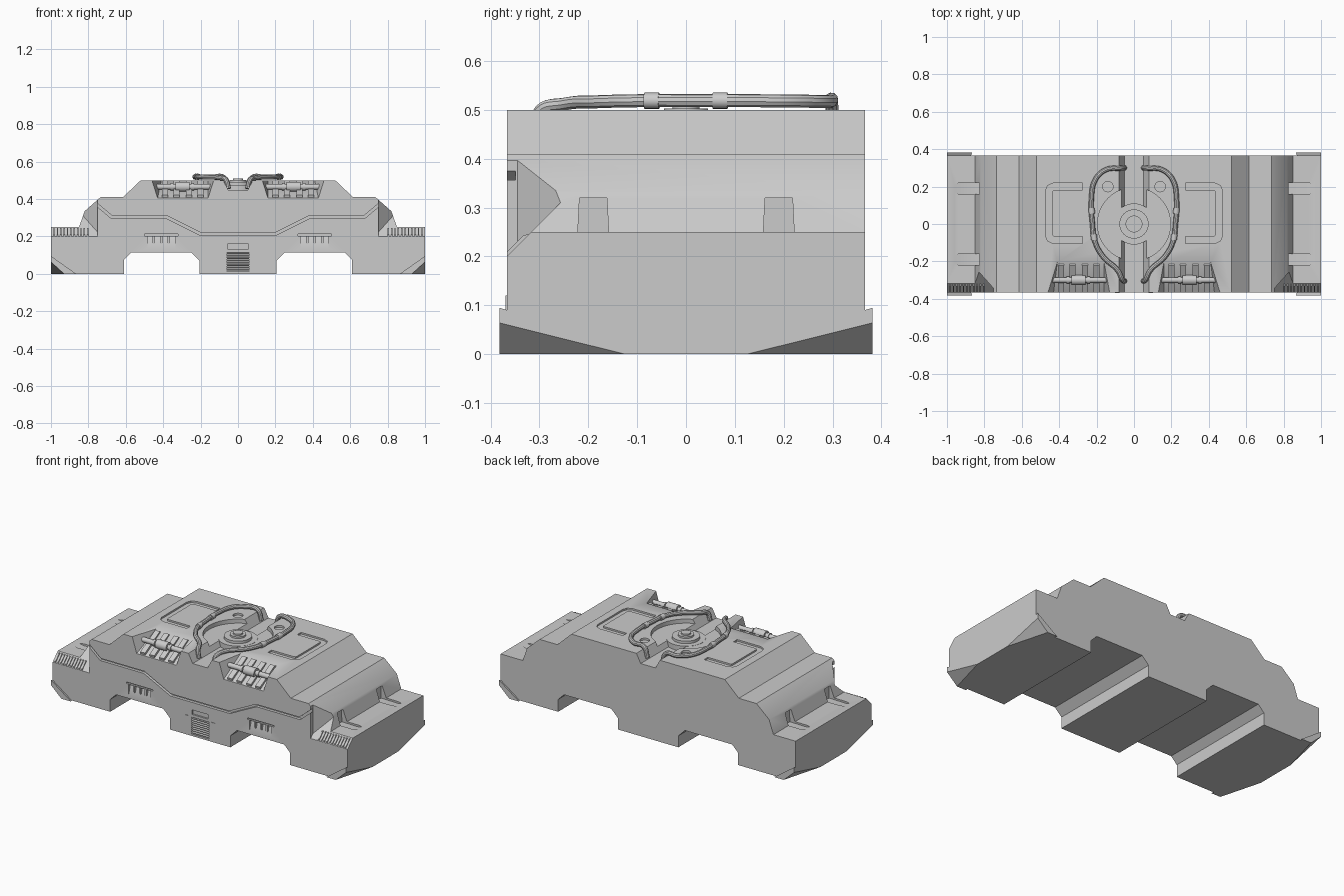
import bpy, bmesh, math
from mathutils import Vector

if "Cube" in bpy.data.objects:
    bpy.data.objects.remove(bpy.data.objects["Cube"])

grey = bpy.data.materials.new("hull_grey")
grey.diffuse_color = (0.6, 0.6, 0.6, 1)
grey.use_nodes = True
grey.node_tree.nodes["Principled BSDF"].inputs["Base Color"].default_value = grey.diffuse_color


def finish(name, bm):
    bmesh.ops.recalc_face_normals(bm, faces=bm.faces)
    me = bpy.data.meshes.new(name)
    bm.to_mesh(me)
    bm.free()
    me.materials.append(grey)
    ob = bpy.data.objects.new(name, me)
    bpy.context.collection.objects.link(ob)
    return ob


def hull(name, pts):
    bm = bmesh.new()
    for p in pts:
        bm.verts.new(p)
    bmesh.ops.convex_hull(bm, input=bm.verts)
    bmesh.ops.dissolve_limit(bm, angle_limit=0.01, verts=bm.verts, edges=bm.edges)
    return finish(name, bm)


def prism(name, poly, axis, a, b):
    bm = bmesh.new()
    put = (lambda p, t: (p[0], t, p[1])) if axis == 'y' else (lambda p, t: (p[0], p[1], t))
    lo = [bm.verts.new(put(p, a)) for p in poly]
    hi = [bm.verts.new(put(p, b)) for p in poly]
    n = len(poly)
    bm.faces.new(lo)
    bm.faces.new(hi)
    for i in range(n):
        bm.faces.new((lo[i], lo[(i + 1) % n], hi[(i + 1) % n], hi[i]))
    return finish(name, bm)


def box(name, x0, x1, y0, y1, z0, z1):
    return prism(name, [(x0, y0), (x1, y0), (x1, y1), (x0, y1)], 'z', z0, z1)


def circle(x, y, r, n=40):
    return [(x + r * math.cos(2 * math.pi * i / n), y + r * math.sin(2 * math.pi * i / n)) for i in range(n)]


def band(path, w):
    # polygon of constant width around an open path
    ps = [Vector(p) for p in path]
    left, right = [], []
    for i, p in enumerate(ps):
        d0 = (p - ps[i - 1]).normalized() if i else (ps[1] - p).normalized()
        d1 = (ps[i + 1] - p).normalized() if i < len(ps) - 1 else d0
        t = (d0 + d1).normalized()
        off = Vector((-t.y, t.x)) * (w / 2 / max(0.3, t.dot(d1)))
        left.append(tuple(p + off))
        right.append(tuple(p - off))
    return left + right[::-1]


def rod(name, a, b, r, n=20):
    a, b = Vector(a), Vector(b)
    bm = bmesh.new()
    bmesh.ops.create_cone(bm, cap_ends=True, segments=n, radius1=r, radius2=r, depth=(b - a).length)
    q = (b - a).to_track_quat('Z', 'Y')
    for v in bm.verts:
        v.co = q @ v.co + (a + b) / 2
    return finish(name, bm)


# main body: half profile mirrored, extruded along y
half = [(0.52, .5), (.615, .41), (.735, .41), (.82, .335), (.85, .25), (1, .25), (1, 0),
        (.61, 0), (.61, .075), (.57, .115), (.25, .115), (.205, .07), (.205, 0)]
F = -.367
body = prism("body", half + [(-x, z) for x, z in reversed(half)], 'y', F, -F)

cutters = []
cut = cutters.append

# centre channel and round recess
cut(prism("cut_channel", [(-.085, .51), (-.05, .445), (.05, .445), (.085, .51)], 'y', -.5, .5))
cut(prism("cut_disc", circle(0, 0, .195, 48), 'z', .475, .6))
# long groove across the front
g = [(.79, .40), (.675, .303), (.38, .303), (.2, .213)]
cut(prism("cut_groove", band(g + [(-x, z) for x, z in reversed(g)], .014), 'y', -.5, F + .018))

for s in (1, -1):
    # bracket-shaped groove and small round hole on the top
    arc = [(.275, .2), (.43, .2), (.448, .192), (.455, .175), (.455, -.06), (.448, -.077), (.43, -.085), (.275, -.085)]
    cut(prism("cut_bracket", band([(s * x, y) for x, y in arc], .036), 'z', .49, .6))
    cut(prism("cut_hole", circle(s * .14, .2, .028, 20), 'z', .488, .6))
    # ramped bay at the front of the top
    cut(hull("cut_bay", [(s * x, y, z) for x, y, z in (
        (.46, F, .5), (.13, F, .5), (.41, -.205, .5), (.16, -.205, .5), (.43, F, .405), (.16, F, .405),
        (.46, F, .6), (.13, F, .6), (.41, -.205, .6), (.16, -.205, .6),
        (.46, -.5, .6), (.13, -.5, .6), (.43, -.5, .405), (.16, -.5, .405))]))
    # chamfered front corner
    plan = [(.75, -.5), (.75, -.345), (.835, -.25), (1.2, -.25), (1.2, -.5)]
    cut(hull("cut_corner", [(s * x, y, z) for x, y in plan for z in (.2 + y - F, .7)]))
    # shallow ramped scoop low on the front, with a slot above it
    cut(hull("cut_scoop", [(s * x, y, z) for x in (.335, .485) for y, z in
                           ((F + .02, .2), (-.5, .2), (F, .135), (-.5, .135))]))
    cut(box("cut_slot", s * .41 - .09, s * .41 + .09, -.5, F + .012, .203, .212))
    # pockets where the shoulder meets the side ledge
    for y in (-.19, .19):
        cut(hull("cut_pocket", [(s * x, y + k * w, z) for k in (-1, 1) for x, w, z in (
            (.815, .028, .32), (.815, .032, .24), (.93, .032, .238), (.965, .02, .252),
            (.965, .02, .3), (.93, .028, .32))]))
    # cut away each lower corner and cover it with a bevelled plate
    for k in (1, -1):
        tri = [Vector((s, k * .07, 0)), Vector((s, k * .382, .095)), Vector((s * .865, k * .382, 0))]
        c = sum(tri, Vector()) / 3
        n = (tri[1] - tri[0]).cross(tri[2] - tri[0]).normalized()
        if n.z > 0:
            n = -n
        big = [c + (p - c) * 3 for p in tri]
        cut(hull("cut_foot", big + [p + n * .3 for p in big]))
        hull("corner_plate", tri + [Vector((s, k * .125, 0)), Vector((s, k * .382, .064)),
                                    Vector((s * .93, k * .382, 0))])
# recess for the grille and the slot above it
cut(box("cut_grille", -.06, .06, -.5, F + .02, .012, .115))
cut(box("cut_grille_slot", -.055, .055, -.5, F + .01, .132, .16))

# apply all cuts, then drop the cutters
bpy.context.view_layer.objects.active = body
for c in cutters:
    m = body.modifiers.new("cut", 'BOOLEAN')
    m.operation, m.solver, m.object = 'DIFFERENCE', 'EXACT', c
    bpy.ops.object.modifier_apply(modifier=m.name)
for c in cutters:
    bpy.data.objects.remove(c)

# grille slats and side strips
for i in range(8):
    z = .018 + i * .0125
    hull("grille_slat", [(x, y, zz) for x in (-.061, .061) for y, zz in
                         ((F + .021, z), (F + .021, z + .007), (F, z), (F, z + .003))])
for x in (-.09, .09):
    box("grille_strip", x - .012, x + .012, F - .003, F + .005, .015, .12)

# central hub
for r, z0, z1 in ((.11, .44, .476), (.078, .44, .492), (.045, .44, .503), (.028, .44, .511)):
    rod("hub", (0, 0, z0), (0, 0, z1), r, 32)

for s in (1, -1):
    # ribs and crossbar in each bay
    for x in (.2, .262, .328, .39):
        hull("bay_rib", [(s * (x + d), y, z) for d in (-.016, .016) for y, z in
                         ((-.21, .49), (-.222, .5), (-.36, .4), (-.366, .422))])
    rod("bay_bar", (s * .145, -.3, .465), (s * .445, -.3, .465), .015)
    rod("bay_collar", (s * .26, -.3, .465), (s * .335, -.3, .465), .027)
    for x in (.235, .345):
        rod("bay_ring", (s * x, -.3, .465), (s * (x + .015), -.3, .465), .02)
    # comb of fins on the chamfered corner
    for i in range(11):
        x = .80 + i * .018
        hull("comb_fin", [(s * (x + d), y, z) for d in (0, .007) for y, z in
                          ((F, .2), (F + .045, .245), (F + .001, .21), (F + .035, .244))])
    # little struts in the scoops
    for x in (.37, .41, .45):
        box("scoop_strut", s * x - .006, s * x + .006, F + .001, F + .02, .16, .2)

    # pipe on top
    cu = bpy.data.curves.new("top_pipe", 'CURVE')
    cu.dimensions = '3D'
    cu.bevel_depth, cu.bevel_resolution, cu.resolution_u = .0135, 3, 6
    cu.use_fill_caps = True
    path = [(.05, -.305, .455), (.062, -.298, .498), (.085, -.25, .512), (.165, -.175, .517), (.21, -.09, .519),
            (.222, 0, .519), (.228, .13, .519), (.205, .24, .518), (.145, .292, .517), (.075, .298, .515), (.05, .3, .455)]
    sp = cu.splines.new('BEZIER')
    sp.bezier_points.add(len(path) - 1)
    for bp, (x, y, z) in zip(sp.bezier_points, path):
        bp.co = (s * x, y, z)
        bp.handle_left_type = bp.handle_right_type = 'AUTO'
    cu.materials.append(grey)
    pipe = bpy.data.objects.new("top_pipe", cu)
    bpy.context.collection.objects.link(pipe)
    bpy.ops.object.select_all(action='DESELECT')
    pipe.select_set(True)
    bpy.context.view_layer.objects.active = pipe
    bpy.ops.object.convert(target='MESH')
    rod("pipe_collar", (s * .212, -.085, .519), (s * .216, -.055, .519), .0165)
    rod("pipe_collar", (s * .225, .055, .519), (s * .227, .085, .519), .0165)

# smooth rounded parts, keep hard edges
bpy.ops.object.select_all(action='SELECT')
bpy.context.view_layer.objects.active = body
bpy.ops.object.shade_smooth_by_angle(angle=math.radians(32))
